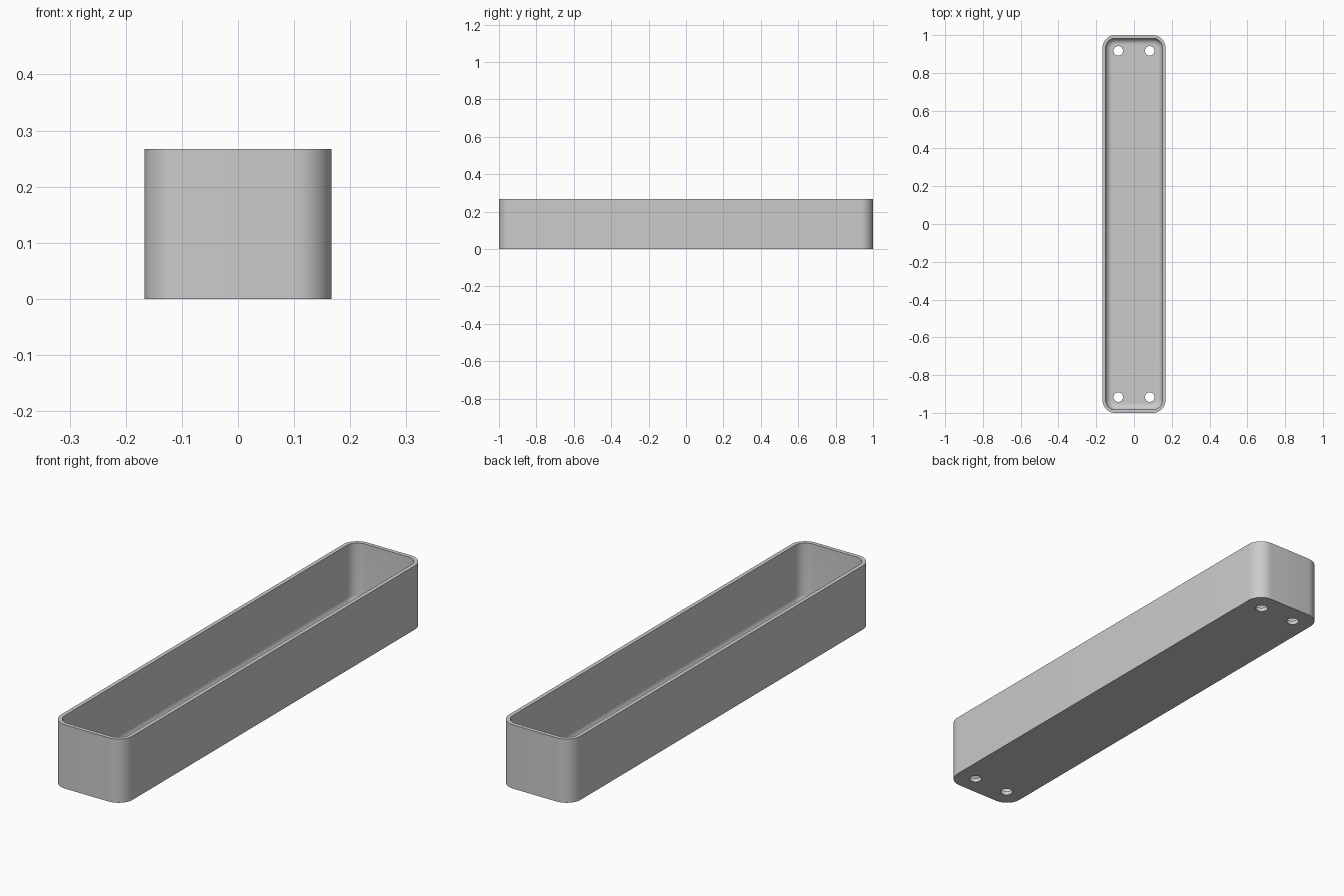
import bpy
import bmesh
from math import sin, cos, pi, radians

HALF_X, HALF_Y, HEIGHT = 0.1667, 1.0, 0.267
WALL, CORNER, FILLET = 0.0167, 0.0667, 0.033
HOLE_RADIUS, HOLE_X, HOLE_Y = 0.025, 0.0833, 0.9167
STEPS = 10

cube = bpy.data.objects.get("Cube")
if cube:
    bpy.data.objects.remove(cube, do_unlink=True)

grey = bpy.data.materials.new("plain grey")
grey.use_nodes = True
colour = (0.6, 0.6, 0.6, 1)
grey.diffuse_color = colour
grey.node_tree.nodes["Principled BSDF"].inputs["Base Color"].default_value = colour


def rounded_loop(bm, inset, z):
    """Ring of vertices around a rounded rectangle."""
    r = CORNER - inset
    cx, cy = HALF_X - CORNER, HALF_Y - CORNER
    ring = []
    for quarter, (sx, sy) in enumerate([(1, 1), (-1, 1), (-1, -1), (1, -1)]):
        for i in range(STEPS + 1):
            a = (quarter + i / STEPS) * pi / 2
            ring.append(bm.verts.new((sx * cx + r * cos(a), sy * cy + r * sin(a), z)))
    return ring


def make_object(name, bm):
    bmesh.ops.recalc_face_normals(bm, faces=bm.faces)
    mesh = bpy.data.meshes.new(name)
    bm.to_mesh(mesh)
    bm.free()
    mesh.materials.append(grey)
    obj = bpy.data.objects.new(name, mesh)
    bpy.context.collection.objects.link(obj)
    return obj


# Tray shell: outside wall, rim, inside wall, rounded inner floor edge
profile = [(0, 0), (0, HEIGHT), (WALL, HEIGHT)]
for i in range(STEPS + 1):
    a = i / STEPS * pi / 2
    profile.append((WALL + FILLET * (1 - cos(a)), WALL + FILLET * (1 - sin(a))))
bm = bmesh.new()
rings = [rounded_loop(bm, inset, z) for inset, z in profile]
for low, high in zip(rings, rings[1:]):
    for i in range(len(low)):
        j = (i + 1) % len(low)
        bm.faces.new((low[i], low[j], high[j], high[i]))
bm.faces.new(rings[0])
bm.faces.new(rings[-1])
tray = make_object("planter_tray", bm)

# Drain holes, two at each end
bm = bmesh.new()
for sx in (-1, 1):
    for sy in (-1, 1):
        made = bmesh.ops.create_cone(bm, cap_ends=True, segments=32, radius1=HOLE_RADIUS,
                                     radius2=HOLE_RADIUS, depth=4 * WALL)
        bmesh.ops.translate(bm, verts=made["verts"], vec=(sx * HOLE_X, sy * HOLE_Y, 0))
cutter = make_object("drain_hole_cutter", bm)
cutter.hide_render = True
cutter.hide_set(True)

cut = tray.modifiers.new("drain_holes", "BOOLEAN")
cut.operation = "DIFFERENCE"
cut.solver = "EXACT"
cut.object = cutter

# Bake the cut and shade the rounded parts smooth
bpy.context.view_layer.objects.active = tray
tray.select_set(True)
bpy.ops.object.modifier_apply(modifier=cut.name)
bpy.data.objects.remove(cutter, do_unlink=True)
bpy.ops.object.shade_smooth_by_angle(angle=radians(35))
